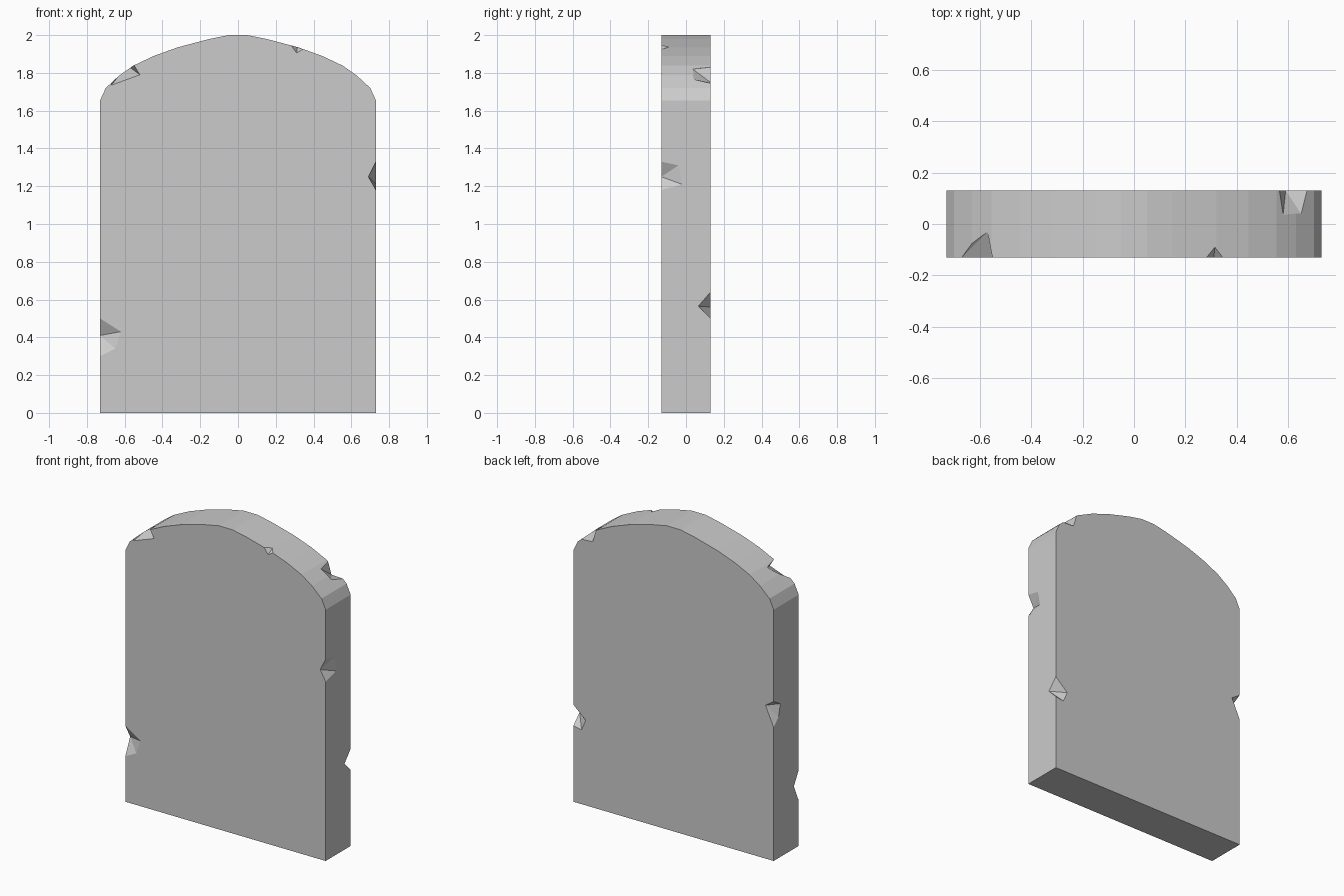
import bpy, bmesh

if "Cube" in bpy.data.objects:
    bpy.data.objects.remove(bpy.data.objects["Cube"])

W, D = 0.73, 0.13  # half width, half depth

# Slab: right half of the arched outline, mirrored and extruded
half = [(0.73, 0), (0.73, 1.655), (0.70, 1.72), (0.63, 1.785), (0.555, 1.838),
        (0.445, 1.89), (0.32, 1.935), (0.15, 1.98), (0.05, 2.0)]
outline = half + [(-x, z) for x, z in reversed(half)]
bm = bmesh.new()
face = bm.faces.new([bm.verts.new((x, -D, z)) for x, z in outline])
ext = bmesh.ops.extrude_face_region(bm, geom=[face])
moved = [v for v in ext["geom"] if isinstance(v, bmesh.types.BMVert)]
bmesh.ops.translate(bm, vec=(0, 2 * D, 0), verts=moved)
bmesh.ops.recalc_face_normals(bm, faces=bm.faces)
mesh = bpy.data.meshes.new("stone_slab")
bm.to_mesh(mesh)
bm.free()
slab = bpy.data.objects.new("stone_slab", mesh)
bpy.context.collection.objects.link(slab)
bpy.context.view_layer.objects.active = slab


def chip(points):
    """Cut the convex hull of the points out of the slab."""
    cb = bmesh.new()
    for p in points:
        cb.verts.new(p)
    hull = bmesh.ops.convex_hull(cb, input=cb.verts)
    loose = [g for g in hull["geom_interior"] if isinstance(g, bmesh.types.BMVert)]
    bmesh.ops.delete(cb, geom=loose, context='VERTS')
    bmesh.ops.recalc_face_normals(cb, faces=cb.faces)
    cm = bpy.data.meshes.new("chip_cutter")
    cb.to_mesh(cm)
    cb.free()
    cutter = bpy.data.objects.new("chip_cutter", cm)
    cutter.hide_render = True
    bpy.context.collection.objects.link(cutter)
    mod = slab.modifiers.new("chip", 'BOOLEAN')
    mod.operation = 'DIFFERENCE'
    mod.solver = 'EXACT'
    mod.object = cutter
    bpy.ops.object.modifier_apply(modifier=mod.name)
    bpy.data.objects.remove(cutter)


def edge_chip(sx, sy, z0, z1, broad, side):
    """Chip on a vertical corner; broad / side are (inset, z) points on each face."""
    pts = [(sx * W, sy * D, z0), (sx * W, sy * D, z1),
           (sx * 0.9, sy * 0.3, (z0 + z1) / 2)]
    pts += [(sx * (W - i), sy * D, z) for i, z in broad]
    pts += [(sx * W, sy * (D - i), z) for i, z in side]
    chip(pts)


# Chips along the vertical corners
edge_chip(1, -1, 1.18, 1.33, [(0.04, 1.25)], [(0.11, 1.21), (0.09, 1.31)])
edge_chip(-1, -1, 0.30, 0.50, [(0.11, 0.43), (0.08, 0.34)], [(0.05, 0.41)])
edge_chip(1, 1, 0.50, 0.64, [(0.09, 0.56), (0.06, 0.49)], [(0.065, 0.565)])
edge_chip(-1, 1, 0.88, 1.05, [(0.06, 1.01)], [(0.07, 1.01), (0.05, 0.93)])

# Chips along the arched top
chip([(-0.67, -D, 1.735), (-0.55, -D, 1.84), (-0.52, -D, 1.79),
      (-0.57, -0.03, 1.828), (-0.63, -0.075, 1.785), (-0.7, -0.2, 1.95)])
chip([(0.28, -D, 1.948), (0.345, -D, 1.926), (0.31, -D, 1.905),
      (0.315, -0.09, 1.936), (0.33, -0.2, 2.05)])
chip([(0.565, D, 1.83), (0.675, D, 1.745), (0.59, D, 1.75),
      (0.58, 0.035, 1.82), (0.65, 0.04, 1.766), (0.7, 0.2, 1.95)])
